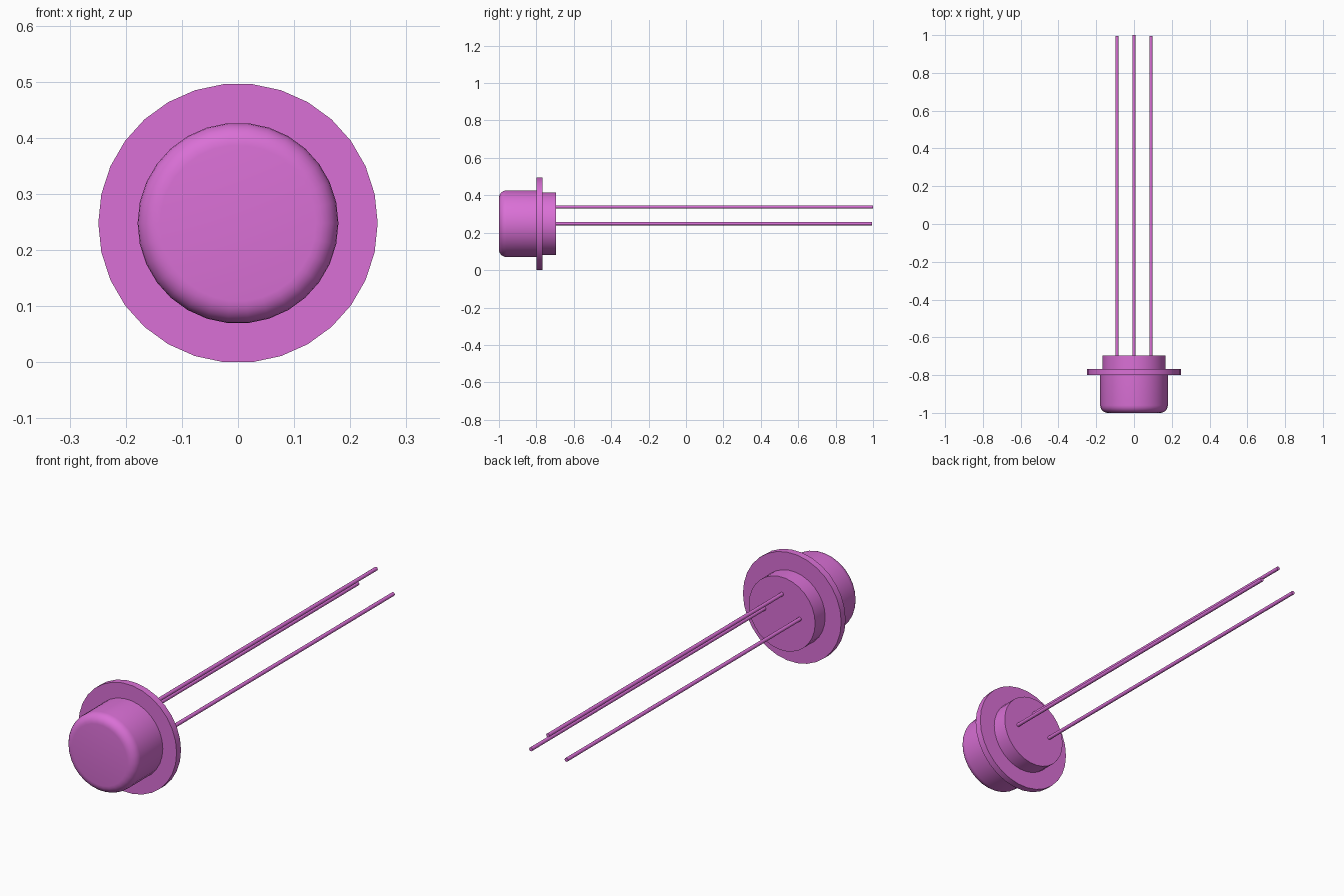
import bpy, bmesh, math
from mathutils import Vector, Matrix

cube = bpy.data.objects.get("Cube")
if cube:
    bpy.data.objects.remove(cube, do_unlink=True)

# One flat colour for everything
COLOUR = (0.70, 0.162, 0.672, 1.0)
orchid = bpy.data.materials.new("orchid purple")
orchid.use_nodes = True
orchid.diffuse_color = COLOUR
orchid.node_tree.nodes["Principled BSDF"].inputs["Base Color"].default_value = COLOUR

CENTRE_Z = 0.248


def lathe(name, profile, sides, x=0.0, z=CENTRE_Z):
    """Spin (radius, y) points around the y axis and cap both ends."""
    bm = bmesh.new()
    verts = [bm.verts.new((r, y, 0)) for r, y in profile]
    edges = [bm.edges.new(pair) for pair in zip(verts, verts[1:])]
    bmesh.ops.spin(bm, geom=verts + edges, cent=(0, 0, 0), axis=(0, 1, 0),
                   angle=2 * math.pi, steps=sides)
    bmesh.ops.remove_doubles(bm, verts=bm.verts[:], dist=1e-5)
    bmesh.ops.holes_fill(bm, edges=[e for e in bm.edges if e.is_boundary], sides=0)
    bmesh.ops.recalc_face_normals(bm, faces=bm.faces[:])
    mesh = bpy.data.meshes.new(name)
    bm.to_mesh(mesh)
    bm.free()
    mesh.materials.append(orchid)
    obj = bpy.data.objects.new(name, mesh)
    obj.location = (x, 0, z)
    bpy.context.collection.objects.link(obj)
    bpy.ops.object.select_all(action="DESELECT")
    obj.select_set(True)
    bpy.context.view_layer.objects.active = obj
    bpy.ops.object.shade_smooth_by_angle(angle=math.radians(35))
    return obj


# Can with rounded front rim, wide flange and narrower rear base
FILLET, CAN_R = 0.04, 0.179
rim = [(CAN_R - FILLET + FILLET * math.sin(a), -1 + FILLET - FILLET * math.cos(a))
       for a in (i * math.pi / 12 for i in range(7))]
body = rim + [(CAN_R, -0.80), (0.249, -0.80), (0.249, -0.768),
              (0.168, -0.768), (0.168, -0.695)]
lathe("can_with_flange", body, 30)

# Three wire leads; the middle one sits higher
for name, x, z, end in (("left_lead", 0.09, CENTRE_Z, 0.995),
                        ("middle_lead", 0.0, CENTRE_Z + 0.09, 1.0),
                        ("right_lead", -0.09, CENTRE_Z, 0.995)):
    lathe(name, [(0.0085, -0.71), (0.0085, end)], 16, x, z)
